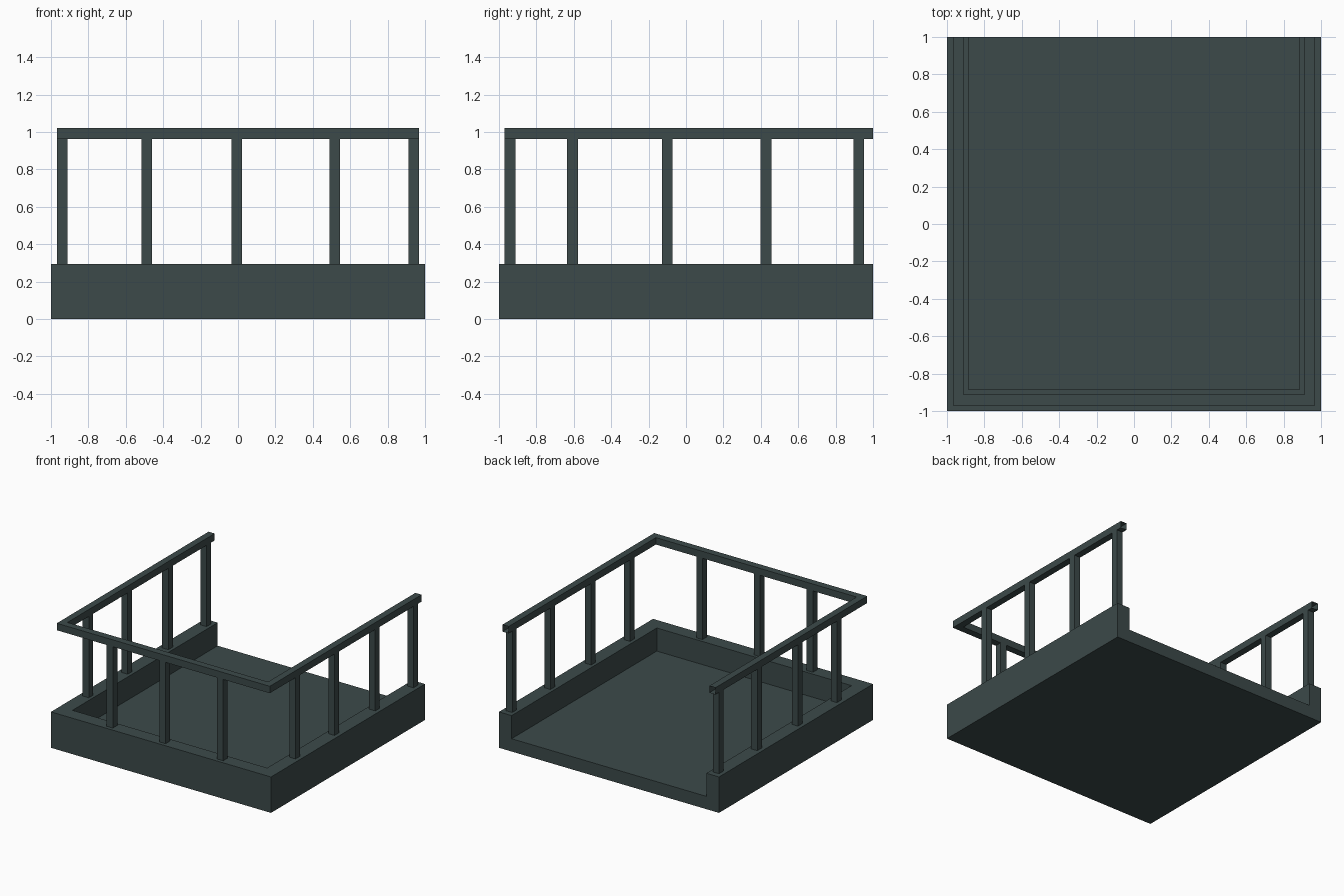
import bpy, bmesh

if "Cube" in bpy.data.objects:
    bpy.data.objects.remove(bpy.data.objects["Cube"])

def material(name, rgb):
    m = bpy.data.materials.new(name)
    m.diffuse_color = (*rgb, 1)
    m.use_nodes = True
    m.node_tree.nodes["Principled BSDF"].inputs["Base Color"].default_value = m.diffuse_color
    return m

slate = material("dark slate", (0.045, 0.068, 0.068))

def finish(bm, name, normals=True):
    if normals:
        bmesh.ops.recalc_face_normals(bm, faces=bm.faces)
    me = bpy.data.meshes.new(name)
    bm.to_mesh(me)
    bm.free()
    me.materials.append(slate)
    ob = bpy.data.objects.new(name, me)
    bpy.context.collection.objects.link(ob)
    return ob

def ring(bm, x, y0, y1, z):
    # corners: back left, front left, front right, back right
    return [bm.verts.new((a, b, z)) for a, b in ((-x, y1), (-x, y0), (x, y0), (x, y1))]

# Tray base: a parapet on three sides around a floor, open at the back
WALL, FLOOR = 0.295, 0.105
bm = bmesh.new()
ob_ = ring(bm, 1, -1, 1, 0)
ot = ring(bm, 1, -1, 1, WALL)
it = ring(bm, 0.885, -0.885, 1, WALL)
fl = ring(bm, 0.885, -0.885, 1, FLOOR)
bm.faces.new(ob_)
bm.faces.new(fl)
bm.faces.new(ot + it[::-1])
for lo, hi in ((ob_, ot), (fl, it)):
    for i in range(3):
        bm.faces.new((lo[i], lo[i + 1], hi[i + 1], hi[i]))
bm.faces.new((ob_[0], ot[0], it[0], fl[0], fl[3], it[3], ot[3], ob_[3]))
finish(bm, "platform_base")

# Handrail: U-shaped square tube with open back ends
Z0, Z1 = 0.963, 1.02
bm = bmesh.new()
lo_out, lo_in = ring(bm, 0.968, -0.97, 1, Z0), ring(bm, 0.912, -0.912, 1, Z0)
hi_out, hi_in = ring(bm, 0.968, -0.97, 1, Z1), ring(bm, 0.912, -0.912, 1, Z1)
loop = [lo_out, hi_out, hi_in, lo_in]
for k in range(4):
    a, b = loop[k], loop[(k + 1) % 4]
    for i in range(3):
        bm.faces.new((a[i], a[i + 1], b[i + 1], b[i]))
finish(bm, "handrail")

# Posts between parapet and handrail
def post(name, x, y):
    bm = bmesh.new()
    bmesh.ops.create_cube(bm, size=1)
    bmesh.ops.scale(bm, vec=(0.056, 0.058, Z0 - WALL), verts=bm.verts)
    bmesh.ops.translate(bm, vec=(x, y, (Z0 + WALL) / 2), verts=bm.verts)
    finish(bm, name)

for i, x in enumerate((-0.487, -0.007, 0.517)):
    post(f"front_post_{i + 1}", x, -0.941)
for side, x in (("left", -0.94), ("right", 0.94)):
    for i, y in enumerate((-0.606, -0.1, 0.428, 0.924)):
        post(f"{side}_post_{i + 1}", x, y)
